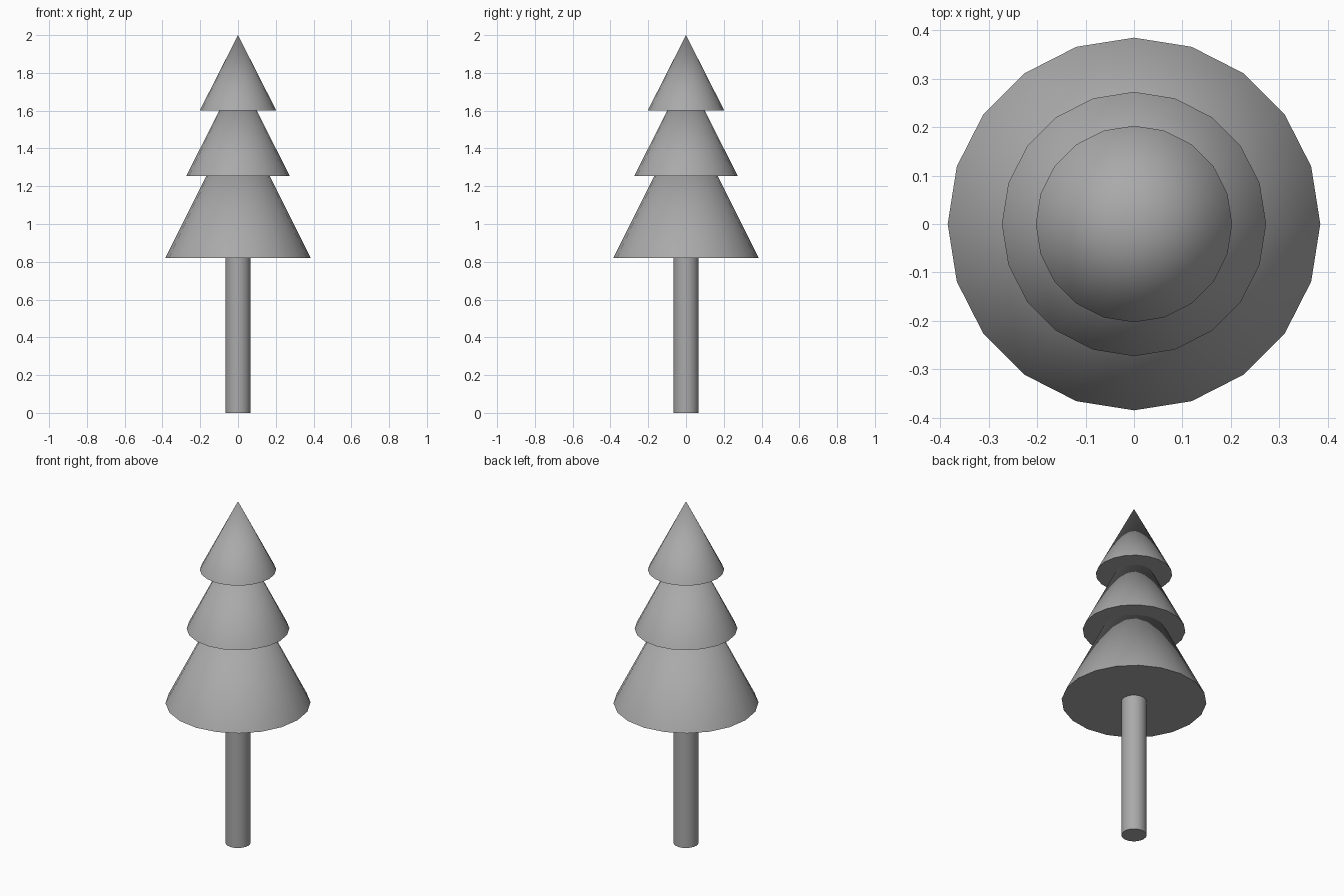
import bpy
import math

cube = bpy.data.objects.get("Cube")
if cube:
    bpy.data.objects.remove(cube, do_unlink=True)

SIDES = 20

# One plain grey for the whole tree
grey = bpy.data.materials.new("grey")
grey.use_nodes = True
colour = (0.4, 0.4, 0.4, 1)
grey.diffuse_color = colour
grey.node_tree.nodes["Principled BSDF"].inputs["Base Color"].default_value = colour


def finish(name):
    """Name the new part, colour it and smooth its sides, keeping the rims sharp."""
    part = bpy.context.object
    part.name = name
    part.data.materials.append(grey)
    bpy.ops.object.shade_smooth_by_angle(angle=math.radians(40))


# Trunk, ending just inside the lowest tier
trunk_top = 0.83
bpy.ops.mesh.primitive_cylinder_add(
    vertices=SIDES, radius=0.067, depth=trunk_top, location=(0, 0, trunk_top / 2))
finish("trunk")

# Foliage tiers: name, rim radius, rim height, tip height
tiers = [
    ("lower_foliage", 0.385, 0.82, 1.59),
    ("middle_foliage", 0.273, 1.255, 1.80),
    ("top_foliage", 0.203, 1.60, 2.0),
]
for name, radius, bottom, tip in tiers:
    bpy.ops.mesh.primitive_cone_add(
        vertices=SIDES, radius1=radius, radius2=0, depth=tip - bottom,
        location=(0, 0, (bottom + tip) / 2))
    finish(name)
